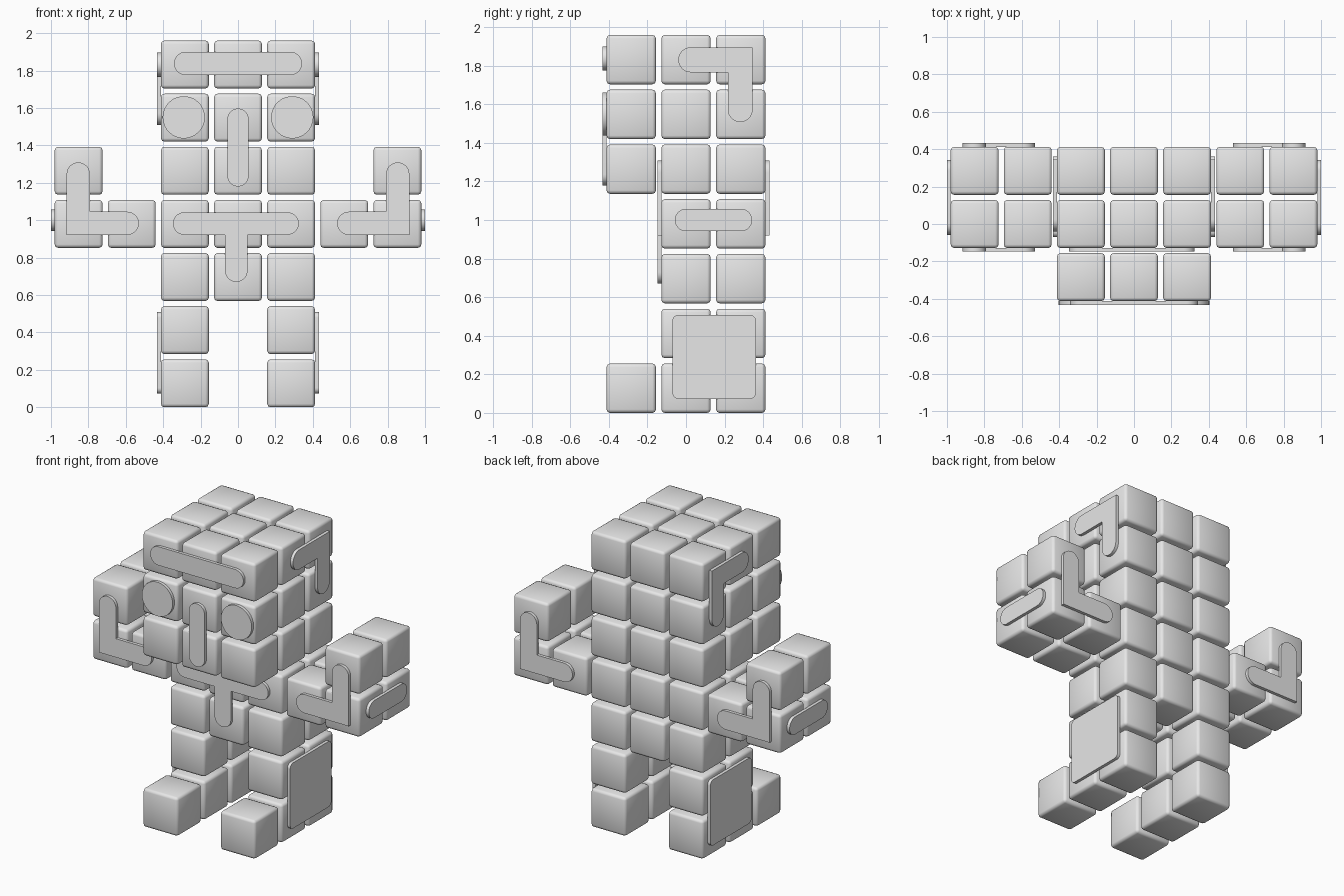
import bpy, bmesh
from math import sin, cos, pi, radians
from mathutils import Vector

if "Cube" in bpy.data.objects:
    bpy.data.objects.remove(bpy.data.objects["Cube"])

PITCH = 0.284      # distance between block centres
HALF = 0.128       # half a block
THICK = 0.02       # relief plate thickness
R = 0.062          # half width of the relief strokes

grey = bpy.data.materials.new("light_grey")
grey.use_nodes = True
colour = (0.8, 0.8, 0.8, 1)
grey.diffuse_color = colour
grey.node_tree.nodes["Principled BSDF"].inputs["Base Color"].default_value = colour


def add_object(name, mesh):
    obj = bpy.data.objects.new(name, mesh)
    bpy.context.scene.collection.objects.link(obj)
    return obj


# Rounded block shared by the whole body
bm = bmesh.new()
bmesh.ops.create_cube(bm, size=2 * HALF)
bmesh.ops.bevel(bm, geom=bm.edges[:], offset=0.018, segments=2, profile=0.5, affect='EDGES')
for f in bm.faces:
    f.smooth = True
block_mesh = bpy.data.meshes.new("block")
bm.to_mesh(block_mesh)
bm.free()
block_mesh.materials.append(grey)


def blocks(name, columns, depths, rows):
    for i in columns:
        for j in depths:
            for k in rows:
                obj = add_object(name, block_mesh)
                obj.location = (i * PITCH, j * PITCH, HALF + k * PITCH)


def arc(u, v, r, start, sweep=180):
    """Counterclockwise arc of points, angles in degrees."""
    n = max(4, sweep // 12)
    return [(u + r * cos(radians(start + sweep * i / n)),
             v + r * sin(radians(start + sweep * i / n))) for i in range(n + 1)]


def plate(name, outline, axis, surface, flip=1):
    """Extrude an outline off a body surface; axis is the facing direction."""
    side = 1 if surface > 0 else -1
    bm = bmesh.new()
    verts = []
    for u, v in outline:
        co = (surface, u, v) if axis == 'X' else (u * flip, surface, v)
        verts.append(bm.verts.new(co))
    bmesh.ops.remove_doubles(bm, verts=verts, dist=0.0001)
    face = bm.faces.new([v for v in verts if v.is_valid])
    out = Vector((side, 0, 0)) if axis == 'X' else Vector((0, side, 0))
    extruded = bmesh.ops.extrude_face_region(bm, geom=[face], use_keep_orig=True)
    moved = [g for g in extruded["geom"] if isinstance(g, bmesh.types.BMVert)]
    bmesh.ops.translate(bm, verts=moved, vec=out * THICK)
    bmesh.ops.recalc_face_normals(bm, faces=bm.faces[:])
    for f in bm.faces:
        f.smooth = True
    mesh = bpy.data.meshes.new(name)
    bm.to_mesh(mesh)
    bm.free()
    mesh.set_sharp_from_angle(angle=radians(30))
    mesh.materials.append(grey)
    return add_object(name, mesh)


def bar(u0, u1, v, r=R):
    return arc(u1, v, r, -90) + arc(u0, v, r, 90)


# Body blocks
blocks("head_block", (-1, 0, 1), (-1, 0, 1), (4, 5, 6))
blocks("torso_block", (-1, 0, 1), (0, 1), (2, 3))
blocks("leg_block", (-1, 1), (0, 1), (0, 1))
blocks("foot_block", (-1, 1), (-1,), (0,))
for s in (-1, 1):
    blocks("arm_block", (2 * s, 3 * s), (0, 1), (3,))
    blocks("hand_block", (3 * s,), (0, 1), (4,))

front = -PITCH - HALF
chest = -HALF
back = PITCH + HALF
flank = PITCH + HALF
arm_end = 3 * PITCH + HALF

# Face relief
plate("brow", bar(-0.28, 0.28, 1.838), 'Y', front)
plate("nose", arc(0, 1.54, 0.057, 0) + arc(0, 1.237, 0.057, 180), 'Y', front)
for s in (-1, 1):
    plate("eye", arc(0.29 * s, 1.55, 0.113, 0) + arc(0.29 * s, 1.55, 0.113, 180), 'Y', front)

# Chest relief: a crossbar with a hanging stem
chest_outline = (arc(0.265, 0.982, 0.06, -90) + arc(-0.288, 0.982, 0.06, 90)
                 + [(-0.069, 0.922)] + arc(-0.009, 0.73, 0.06, 180) + [(0.051, 0.922)])
plate("chest_relief", chest_outline, 'Y', chest)

# Mirrored relief on the arms, head sides and legs
arm_outline = (arc(0.854, 1.247, R, 0) + [(0.792, 1.045)]
               + arc(0.592, 0.983, R, 90) + [(0.916, 0.921)])
ear_outline = ([(0.345, 1.896)] + arc(0.025, 1.831, 0.065, 90)
               + [(0.217, 1.766)] + arc(0.281, 1.572, 0.064, 180))
panel_outline = (arc(0.332, 0.478, 0.03, 0, 90) + arc(-0.04, 0.478, 0.03, 90, 90)
                 + arc(-0.04, 0.103, 0.03, 180, 90) + arc(0.332, 0.103, 0.03, 270, 90))
for s in (-1, 1):
    for surface in (chest, back):
        plate("arm_relief", arm_outline, 'Y', surface, s)
    plate("arm_end_bar", bar(0, 0.285, 1.0, 0.058), 'X', arm_end * s)
    plate("head_side_relief", ear_outline, 'X', flank * s)
    plate("leg_panel", panel_outline, 'X', flank * s)
